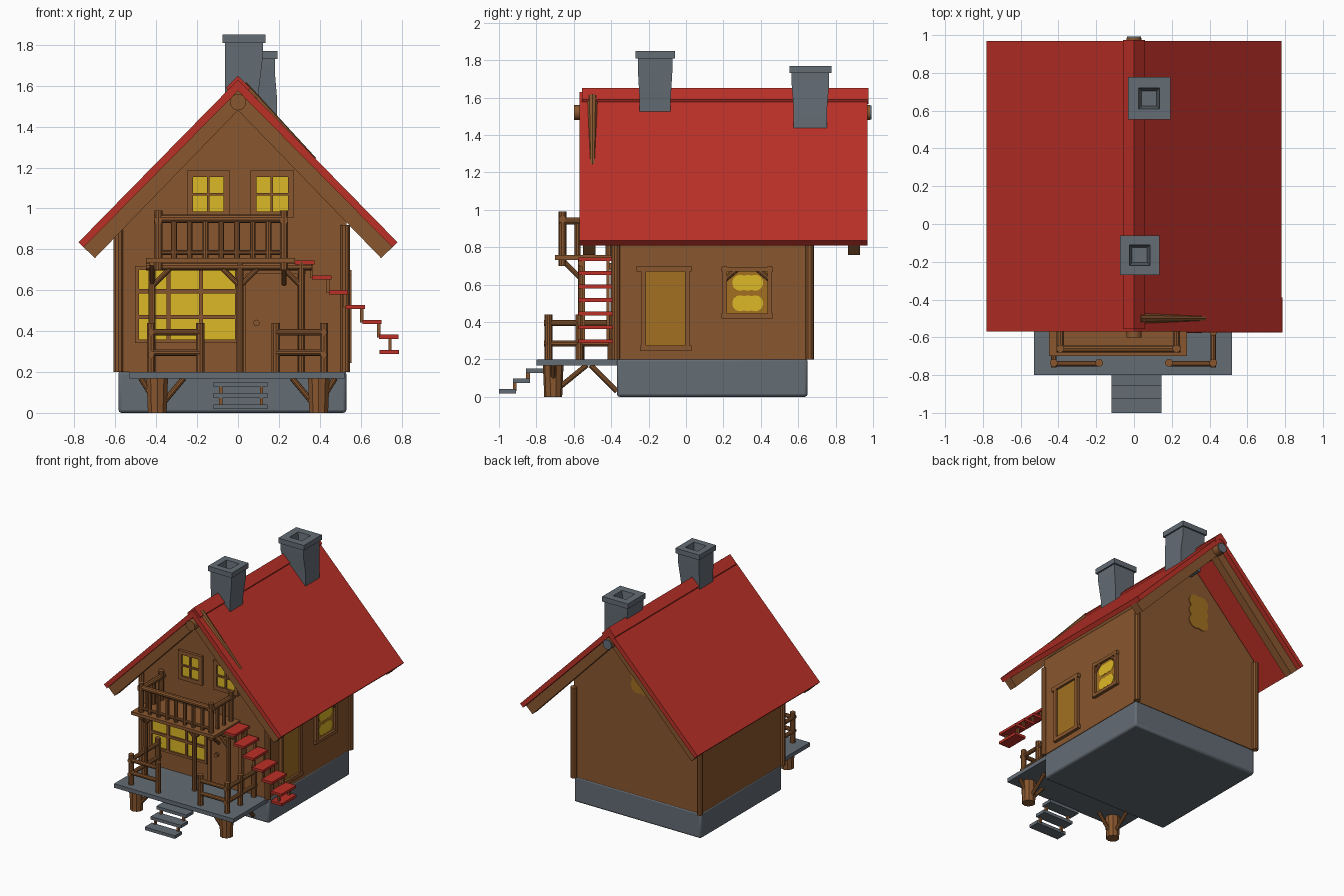
import bpy, bmesh, math
from mathutils import Vector, Matrix

old = bpy.data.objects.get("Cube")
if old:
    bpy.data.objects.remove(old, do_unlink=True)


def material(name, r, g, b):
    m = bpy.data.materials.new(name)
    m.use_nodes = True
    m.diffuse_color = (r, g, b, 1)
    m.node_tree.nodes["Principled BSDF"].inputs["Base Color"].default_value = (r, g, b, 1)
    return m


WOOD = material("brown wood", 0.25, 0.095, 0.028)
RED = material("red roofing", 0.50, 0.03, 0.02)
STONE = material("grey stone", 0.125, 0.15, 0.175)
GLASS = material("yellow glass", 0.72, 0.48, 0.02)
AMBER = material("amber panel", 0.36, 0.16, 0.015)


def finish(name, bm, mat):
    bmesh.ops.recalc_face_normals(bm, faces=bm.faces)
    me = bpy.data.meshes.new(name)
    bm.to_mesh(me)
    bm.free()
    me.materials.append(mat)
    me.shade_smooth()
    me.set_sharp_from_angle(angle=math.radians(35))
    ob = bpy.data.objects.new(name, me)
    bpy.context.scene.collection.objects.link(ob)
    return ob


def boxes(name, mat, spans, bevel=0):
    """Boxes given as (x0, x1, y0, y1, z0, z1)."""
    bm = bmesh.new()
    for x0, x1, y0, y1, z0, z1 in spans:
        size = Matrix.Diagonal((x1 - x0, y1 - y0, z1 - z0, 1))
        mid = Matrix.Translation(((x0 + x1) / 2, (y0 + y1) / 2, (z0 + z1) / 2))
        bmesh.ops.create_cube(bm, size=1, matrix=mid @ size)
    ob = finish(name, bm, mat)
    if bevel:
        mod = ob.modifiers.new("soft edges", 'BEVEL')
        mod.width, mod.segments = bevel, 2
    return ob


def poles(name, r, pairs, mat=WOOD, sides=10, tip=1):
    """Round logs, each running between two points."""
    bm = bmesh.new()
    for a, b in pairs:
        a, b = Vector(a), Vector(b)
        turn = (b - a).to_track_quat('Z', 'Y').to_matrix().to_4x4()
        bmesh.ops.create_cone(bm, cap_ends=True, segments=sides, radius1=r, radius2=r * tip,
                              depth=(b - a).length, matrix=Matrix.Translation((a + b) / 2) @ turn)
    return finish(name, bm, mat)


def prism(name, mat, profile, y0, y1):
    """An x-z outline extruded along y."""
    bm = bmesh.new()
    face = bm.faces.new([bm.verts.new((x, y0, z)) for x, z in profile])
    out = bmesh.ops.extrude_face_region(bm, geom=[face])
    bmesh.ops.translate(bm, vec=(0, y1 - y0, 0),
                        verts=[v for v in out["geom"] if isinstance(v, bmesh.types.BMVert)])
    return finish(name, bm, mat)


def chevron(name, mat, top, tip, low, under, y0, y1):
    """A symmetric gable-shaped band: apex, outer tip, lower tip, inner apex."""
    outline = [(0, top), tip, low, (0, under), (-low[0], low[1]), (-tip[0], tip[1])]
    return prism(name, mat, outline, y0, y1)


def chimney(name, x, y, z0, z1, w, lean):
    """Square rings from the root, over the cap, and down into the flue."""
    rings = [(z0, w * .9, -lean), (z0 + .13, w * .9, -lean), (z1 - .1, w, 0), (z1 - .04, w, 0),
             (z1 - .04, w + .025, 0), (z1, w + .025, 0), (z1, .11, 0), (z1 - .1, .08, 0)]
    bm = bmesh.new()
    last = None
    for z, size, dx in rings:
        h = size / 2
        ring = [bm.verts.new((x + dx + i * h, y + j * h, z))
                for i, j in ((-1, -1), (1, -1), (1, 1), (-1, 1))]
        if last:
            for k in range(4):
                bm.faces.new((last[k - 1], last[k], ring[k], ring[k - 1]))
        else:
            bm.faces.new(ring)
        last = ring
    bm.faces.new(last)
    return finish(name, bm, STONE)


# House body
LEFT, RIGHT, FRONT, BACK = -.585, .53, -.375, .65
boxes("stone_base", STONE, [(LEFT, RIGHT, -.37, BACK, 0, .205)], .015)
prism("house_walls", WOOD, [(LEFT, .2), (RIGHT, .2), (RIGHT, .99), (0, 1.53), (LEFT, .94)],
      FRONT, BACK)
poles("corner_posts", .024, [((x, y, .2), (x, y, .92)) for x in (LEFT, RIGHT - .005)
                             for y in (FRONT, BACK + .01)])

# Roof
chevron("roof", RED, 1.63, (.78, .835), (.755, .81), 1.575, -.57, .97)
chevron("ridge_cap", RED, 1.65, (.058, 1.59), (.045, 1.565), 1.60, -.555, .975)
for name, y in (("front_rafters", -.55), ("back_rafters", .865)):
    chevron(name, WOOD, 1.575, (.755, .81), (.70, .757), 1.48, y, y + .065)
poles("ridge_pole", .04, [((0, -.6, 1.52), (0, .985, 1.52))], sides=16)
poles("ridge_pole_end", .038, [((0, .985, 1.52), (0, .992, 1.52))], STONE, 16)
poles("loose_rafter", .028, [((.02, -.5, 1.6), (.37, -.5, 1.235))], tip=.6)
chimney("front_chimney", .03, -.165, 1.46, 1.85, .185, .01)
chimney("back_chimney", .08, .665, 1.42, 1.77, .2, -.02)

# Porch deck with its stumps and braces
boxes("porch_deck", STONE, [(-.53, .52, -.8, -.36, .168, .2)])
for side, x in (("left", .395), ("right", -.395)):
    poles(side + "_deck_stump", .048, [((x, -.71, 0), (x, -.71, .17))], tip=1.15)
    s = 1 if x > 0 else -1
    poles(side + "_deck_braces", .014, [((x, -.69, .04), (x, -.53, .17)),
                                        ((x, -.37, .03), (x, -.51, .17)),
                                        ((x - s * .03, -.71, .05), (x - s * .13, -.71, .17)),
                                        ((x + s * .03, -.71, .09), (x + s * .08, -.71, .17))])

# Front steps
steps = [(-.81, .14), (-.88, .085), (-.955, .03)]
boxes("front_steps", STONE, [(-.12, .145, y - .045, y + .045, z - .012, z + .012) for y, z in steps])
boxes("step_supports", WOOD, [(x - .008, x + .008, y - .045, y - .025, z - .055, z)
                              for x in (-.085, .115) for y, z in steps[:2]])

# Porch railing
for side, outer, inner in (("right", -.425, -.185), ("left", .42, .185)):
    poles(side + "_porch_posts", .021, [((x, y, .2), (x, y, .44)) for x, y in
          ((outer, -.735), (inner, -.735), (outer, -.57), (outer, -.40))])
    poles(side + "_porch_rails", .016,
          [((outer, -.74, z), (inner, -.74, z)) for z in (.295, .395)]
          + [((outer, -.76, z), (outer, -.375, z)) for z in (.285, .395)])

# Balcony
boxes("balcony_floor", WOOD, [(-.45, .28, -.70, FRONT, .732, .757)])
posts_x = (-.39, .225)
poles("balcony_posts", .021, [((x, -.66, .7), (x, -.66, .99)) for x in posts_x]
      + [((x, -.41, .75), (x, -.41, .99)) for x in posts_x])
poles("balcony_rails", .02, [((-.41, -.66, .95), (.245, -.66, .95))]
      + [((x, -.68, .94), (x, -.375, .94)) for x in posts_x])
poles("balcony_low_rail", .012, [((-.4, -.66, .785), (.23, -.66, .785))])
poles("balcony_spindles", .015, [((-.39 + i * .077, -.66, .755), (-.39 + i * .077, -.66, .94))
                                 for i in range(1, 8)]
      + [((x, y, .755), (x, y, .94)) for x in posts_x for y in (-.58, -.5)])
supports = (-.42, .01, .31)
poles("balcony_supports", .018, [((x, -.56, .2), (x, -.56, .735)) for x in supports])
poles("balcony_beam", .018, [((-.45, -.56, .715), (.36, -.56, .715))])
poles("balcony_braces", .013, [((x, -.56, .62), (x + d, -.56, .72)) for x, d in
                               ((-.42, .1), (.01, -.1), (.01, .1), (.31, -.1))]
      + [((x, -.56, .63), (x, -.66, .73)) for x in (-.42, .225)])

# Side stairs
treads = [(.33 + i * .082, .735 - i * .0725) for i in range(6)] + [(.742, .297)]
boxes("stair_treads", RED, [(x - .05, x + .045, -.575, -.39, z - .01, z + .01) for x, z in treads])
boxes("stair_stringers", WOOD, [(x + .022, x + .038, y, y + .016, z - .075, z - .009)
                                for x, z in treads[:5] for y in (-.555, -.425)]
      + [(.735, .751, y, y + .016, .305, .365) for y in (-.555, -.425)])


def front_window(name, x0, x1, z0, z1, uprights, bars, rim, bar=.006):
    """Glazing plate with a rim and glazing bars on the front wall."""
    y = FRONT - .008
    boxes(name + "_glass", GLASS, [(x0, x1, y, FRONT, z0, z1)])
    f = y - .014
    boxes(name + "_frame", WOOD,
          [(x0 - rim, x0, f, FRONT, z0 - rim, z1 + rim), (x1, x1 + rim, f, FRONT, z0 - rim, z1 + rim),
           (x0, x1, f, FRONT, z0 - rim, z0), (x0, x1, f, FRONT, z1, z1 + rim)]
          + [(x - bar, x + bar, f, FRONT, z0, z1) for x in uprights]
          + [(x0, x1, f, FRONT, z - bar, z + bar) for z in bars])


# Front windows and door
front_window("upper_right_window", -.22, -.07, .985, 1.155, [-.145], [1.07], .03)
front_window("upper_left_window", .09, .245, .985, 1.155, [.165], [1.07], .03)
front_window("big_window", -.485, -.015, .36, .7, [-.34, -.18], [.47, .595], .018, .01)
boxes("front_door", WOOD, [(.04, .29, FRONT - .012, FRONT, .2, .68)])
boxes("front_door_frame", WOOD, [(.015, .04, FRONT - .03, FRONT, .2, .7),
                                 (.29, .315, FRONT - .03, FRONT, .2, .7),
                                 (.0, .33, FRONT - .035, FRONT, .68, .715)])
poles("door_knob", .016, [((.09, FRONT - .035, .44), (.09, FRONT, .44))])

# Side door
boxes("side_door_panel", AMBER, [(RIGHT, RIGHT + .008, -.22, .01, .27, .68)])
boxes("side_door_frame", WOOD, [(RIGHT, RIGHT + .025, *s) for s in
                                ((-.24, -.215, .26, .69), (-.005, .02, .26, .69),
                                 (-.265, .03, .67, .7), (-.245, .03, .245, .275))])

# Side and back windows with rounded lobes of glass
boxes("side_window_panel", AMBER, [(RIGHT, RIGHT + .006, .21, .44, .44, .67)])
boxes("side_window_frame", WOOD, [(RIGHT, RIGHT + .025, *s) for s in
                                  ((.195, .22, .42, .7), (.435, .46, .42, .7),
                                   (.19, .465, .67, .695), (.19, .465, .42, .445))])
poles("side_window_arch", .014, [((RIGHT + .01, .21, .63), (RIGHT + .01, .27, .68)),
                                 ((RIGHT + .01, .445, .63), (RIGHT + .01, .385, .68))])
poles("side_window_glass", .043, [((RIGHT, y, z), (RIGHT + .009, y, z))
                                  for y in (.29, .33, .37) for z in (.5, .61)], GLASS, 14)
poles("back_window_glass", .058, [((x, BACK, z), (x, BACK + .006, z))
                                  for x in (-.09, -.03) for z in (1.07, 1.15, 1.23)], AMBER, 14)
